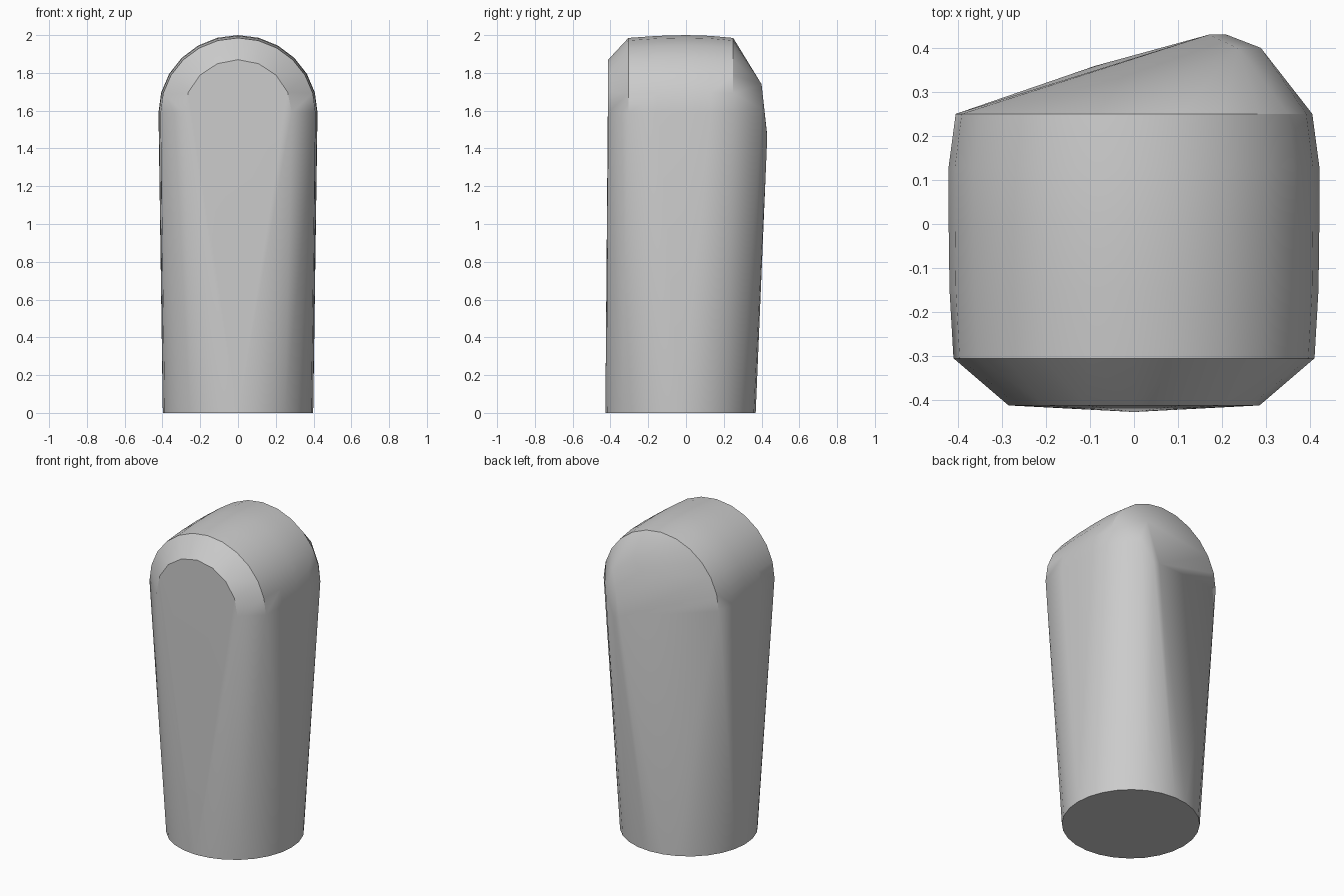
import bpy
import bmesh
from math import sin, cos, pi, radians
from mathutils import Vector

cube = bpy.data.objects.get("Cube")
if cube:
    bpy.data.objects.remove(cube, do_unlink=True)

grey = bpy.data.materials.new("light_grey")
grey.use_nodes = True
colour = (0.6, 0.6, 0.6, 1)
grey.diffuse_color = colour
grey.node_tree.nodes["Principled BSDF"].inputs["Base Color"].default_value = colour

SPRING = 1.59  # height where the arched top begins


def arch(y, width, rise, steps):
    """Half ellipse standing in the plane at depth y."""
    return [Vector((width * cos(pi * i / steps), y, SPRING + rise * sin(pi * i / steps)))
            for i in range(steps + 1)]


def circle(radius, y, steps):
    return [Vector((radius * cos(2 * pi * i / steps), y + radius * sin(2 * pi * i / steps), 0))
            for i in range(steps)]


# Round foot, bevelled front arch and barrel of the rounded top
points = circle(0.398, -0.029, 28)
points += arch(-0.412, 0.285, 0.28, 8)
points += arch(-0.305, 0.41, 0.395, 12)
points += arch(-0.15, 0.419, 0.406, 12)
points += arch(0.0, 0.421, 0.41, 12)
points += arch(0.13, 0.421, 0.406, 12)
points += arch(0.25, 0.405, 0.395, 12)

# Lopsided back ridge
points += [Vector(p) for p in ((0.235, 0.4, 1.74), (0.288, 0.4, 1.61),
                               (0.21, 0.43, 1.46), (0.17, 0.43, 1.47))]

# Wrap the sections in one closed skin
bm = bmesh.new()
for p in points:
    bm.verts.new(p)
hull = bmesh.ops.convex_hull(bm, input=bm.verts)
loose = {g for g in hull["geom_interior"] + hull["geom_unused"]
         if isinstance(g, bmesh.types.BMVert)}
bmesh.ops.delete(bm, geom=list(loose), context='VERTS')
bmesh.ops.dissolve_limit(bm, angle_limit=radians(0.5), verts=bm.verts, edges=bm.edges)
bmesh.ops.recalc_face_normals(bm, faces=bm.faces)

mesh = bpy.data.meshes.new("rounded_post")
bm.to_mesh(mesh)
bm.free()
mesh.materials.append(grey)
post = bpy.data.objects.new("rounded_post", mesh)
bpy.context.collection.objects.link(post)

bpy.ops.object.select_all(action='DESELECT')
post.select_set(True)
bpy.context.view_layer.objects.active = post
bpy.ops.object.shade_smooth_by_angle(angle=radians(30))
